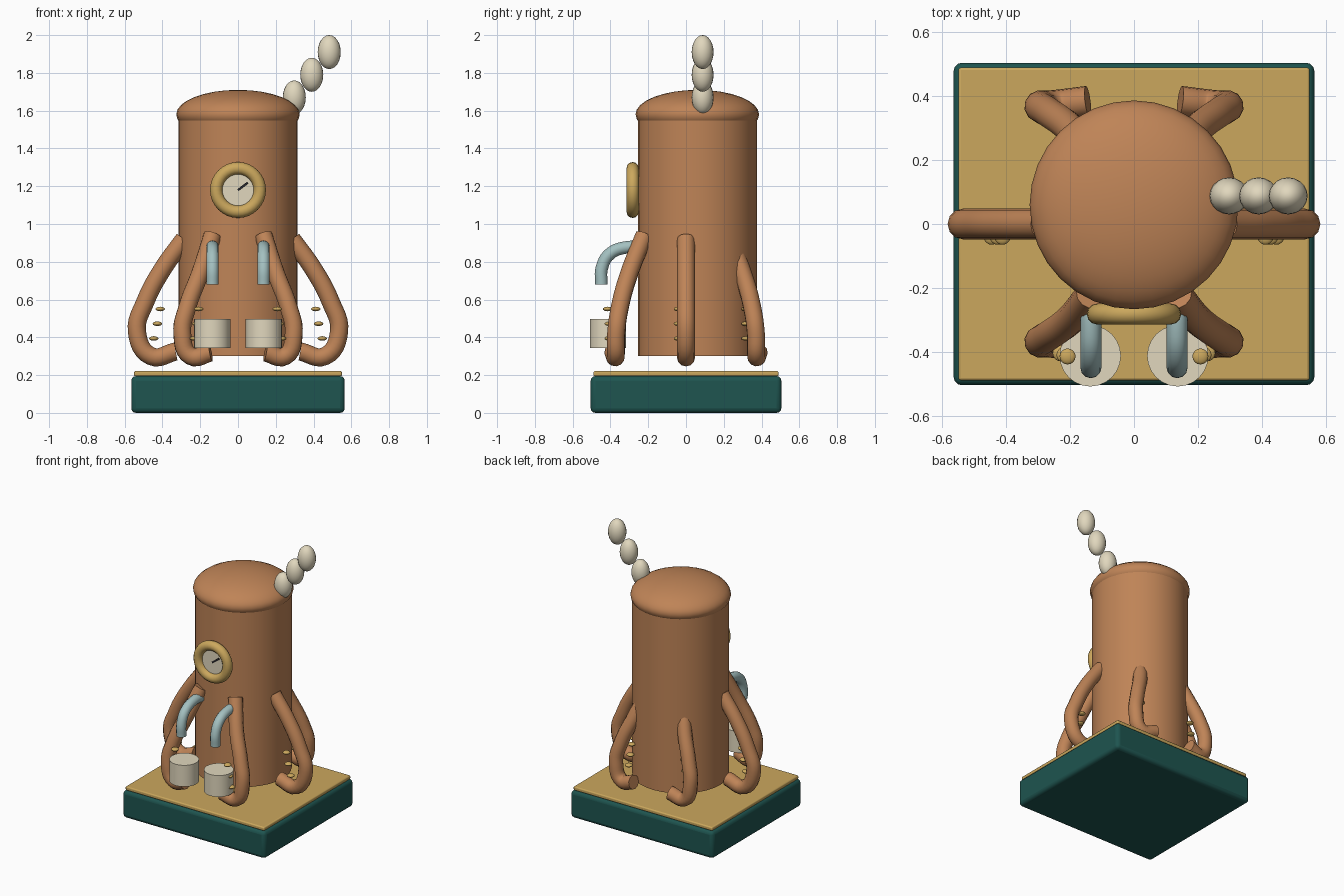
import bpy
from math import pi, radians
from mathutils import Vector

if "Cube" in bpy.data.objects:
    bpy.data.objects.remove(bpy.data.objects["Cube"])


def material(name, r, g, b):
    m = bpy.data.materials.new(name)
    m.diffuse_color = (r, g, b, 1)
    m.use_nodes = True
    m.node_tree.nodes["Principled BSDF"].inputs["Base Color"].default_value = m.diffuse_color
    return m


COPPER = material("copper", 0.52, 0.23, 0.095)
GREEN = material("green", 0.013, 0.09, 0.08)
GOLD = material("gold", 0.60, 0.39, 0.11)
CREAM = material("cream", 0.75, 0.68, 0.51)
STEEL = material("pale_steel", 0.37, 0.53, 0.53)
DARK = material("dark", 0.02, 0.02, 0.025)


def finish(name, mat, smooth=True):
    ob = bpy.context.object
    ob.name = name
    ob.data.materials.append(mat)
    if smooth:
        bpy.ops.object.shade_smooth_by_angle(angle=radians(40))
    return ob


def box(name, mat, loc, size, bevel=0.0, rot=(0, 0, 0)):
    bpy.ops.mesh.primitive_cube_add(size=1, location=loc, rotation=rot)
    ob = bpy.context.object
    ob.scale = size
    bpy.ops.object.transform_apply(location=False, rotation=False, scale=True)
    if bevel:
        mod = ob.modifiers.new("bevel", "BEVEL")
        mod.width, mod.segments = bevel, 3
    return finish(name, mat)


def cylinder(name, mat, loc, r, h, verts=32, rot=(0, 0, 0)):
    bpy.ops.mesh.primitive_cylinder_add(vertices=verts, radius=r, depth=h,
                                        location=loc, rotation=rot)
    return finish(name, mat)


def ball(name, mat, loc, scale, segs=24, rings=12):
    bpy.ops.mesh.primitive_uv_sphere_add(segments=segs, ring_count=rings,
                                         radius=1, location=loc)
    bpy.context.object.scale = scale
    return finish(name, mat)


def tube(name, mat, pts, r):
    cu = bpy.data.curves.new(name, "CURVE")
    cu.dimensions = "3D"
    cu.bevel_depth, cu.bevel_resolution = r, 4
    cu.resolution_u, cu.use_fill_caps = 6, True
    sp = cu.splines.new("BEZIER")
    sp.bezier_points.add(len(pts) - 1)
    for bp, p in zip(sp.bezier_points, pts):
        bp.co = p
        bp.handle_left_type = bp.handle_right_type = "AUTO"
    ob = bpy.data.objects.new(name, cu)
    bpy.context.collection.objects.link(ob)
    bpy.ops.object.select_all(action="DESELECT")
    ob.select_set(True)
    bpy.context.view_layer.objects.active = ob
    bpy.ops.object.convert(target="MESH")
    return finish(name, mat)


# Base slab and brass plate
box("base", GREEN, (0, 0, 0.0975), (1.13, 1.01, 0.195), 0.025)
box("base_plate", GOLD, (0, 0, 0.2075), (1.10, 0.98, 0.027), 0.008)

# Boiler body and domed lid
cylinder("body", COPPER, (0, 0.06, 0.94), 0.315, 1.28)
ball("lid", COPPER, (0, 0.06, 1.58), (0.327, 0.327, 0.13), 32, 16)

# Pressure gauge
bpy.ops.mesh.primitive_torus_add(location=(0, -0.282, 1.18), rotation=(pi / 2, 0, 0),
                                 major_radius=0.115, minor_radius=0.033,
                                 major_segments=32, minor_segments=12)
finish("gauge_rim", GOLD)
cylinder("gauge_face", CREAM, (0, -0.27, 1.18), 0.10, 0.03, 32, (pi / 2, 0, 0))
box("gauge_needle", DARK, (0.026, -0.288, 1.199), (0.065, 0.01, 0.012),
    rot=(0, -radians(37), 0))

# Arm paths and sucker positions for the right-hand side
side_arm = [(0.285, 0, 0.92), (0.40, 0, 0.76), (0.49, 0, 0.59),
            (0.535, 0, 0.43), (0.46, 0, 0.30), (0.33, 0, 0.325)]
front_arm = [(0.135, -0.22, 0.94), (0.20, -0.30, 0.74), (0.268, -0.35, 0.56),
             (0.295, -0.37, 0.42), (0.25, -0.372, 0.30), (0.145, -0.385, 0.32)]
back_arm = [(x, -y, z) for x, y, z in front_arm]
side_dots = [(0.412, -0.04, 0.55), (0.427, -0.04, 0.472), (0.446, -0.04, 0.394)]
front_dots = [(0.208, -0.415, 0.55), (0.218, -0.41, 0.472), (0.230, -0.405, 0.394)]
back_dots = [(x, 0.318, z) for x, _, z in front_dots]

for side, s in (("right", 1), ("left", -1)):
    # Curled arms with brass suckers
    for label, path, dots in (("side", side_arm, side_dots),
                              ("front", front_arm, front_dots),
                              ("back", back_arm, back_dots)):
        tube(f"{side}_{label}_arm", COPPER, [(s * x, y, z) for x, y, z in path], 0.048)
        for i, (x, y, z) in enumerate(dots):
            ball(f"{side}_{label}_sucker_{i + 1}", GOLD, (s * x, y, z),
                 (0.025, 0.025, 0.012), 16, 8)
    # Spout and cup
    tube(f"{side}_spout", STEEL,
         [(s * 0.135, -0.20, 0.87), (s * 0.135, -0.31, 0.877), (s * 0.135, -0.405, 0.84),
          (s * 0.135, -0.446, 0.765), (s * 0.135, -0.448, 0.68)], 0.033)
    cylinder(f"{side}_cup", CREAM, (s * 0.137, -0.413, 0.421), 0.096, 0.153, 24)

# Steam puffs
for i in range(3):
    ball(f"steam_puff_{i + 1}", CREAM, (0.298 + 0.0925 * i, 0.088, 1.67 + 0.12 * i),
         (0.061, 0.058, 0.09), 20, 12)
